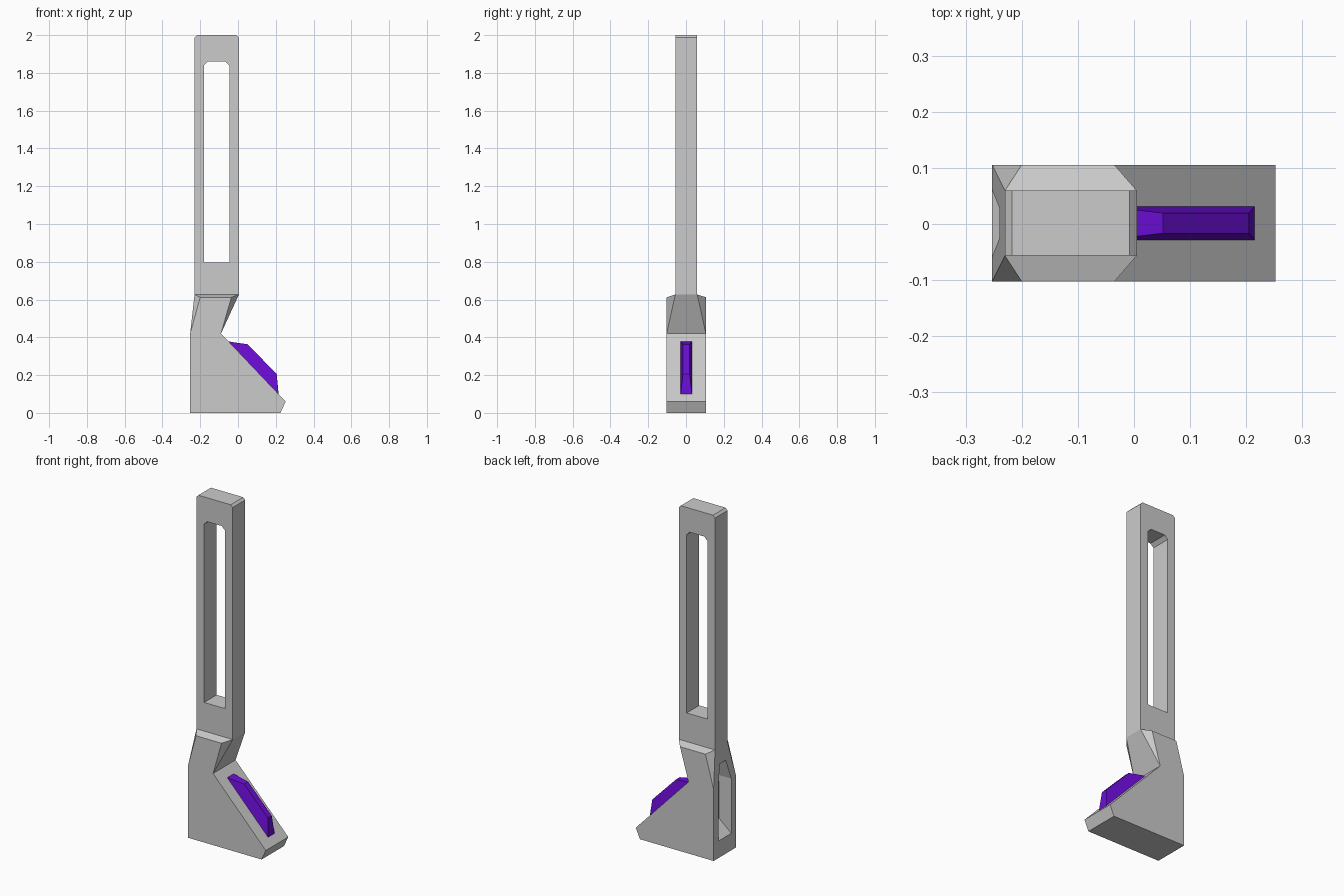
import bpy, bmesh

cube = bpy.data.objects.get("Cube")
if cube:
    bpy.data.objects.remove(cube, do_unlink=True)

Y0 = 0.0015   # shared centre line
WIDE = 0.104  # half width of the foot
THIN = 0.058  # half width of the blade


def material(name, rgb):
    m = bpy.data.materials.new(name)
    m.use_nodes = True
    m.diffuse_color = (*rgb, 1)
    m.node_tree.nodes["Principled BSDF"].inputs["Base Color"].default_value = (*rgb, 1)
    return m


grey = material("light grey", (0.6, 0.6, 0.6))
purple = material("purple", (0.15, 0.004, 0.68))


def finish(name, bm, mat):
    bmesh.ops.recalc_face_normals(bm, faces=bm.faces)
    me = bpy.data.meshes.new(name)
    bm.to_mesh(me)
    bm.free()
    me.materials.append(mat)
    ob = bpy.data.objects.new(name, me)
    ob.location.y = Y0
    bpy.context.collection.objects.link(ob)
    return ob


def loft(name, ring_a, ring_b, mat):
    """Closed solid between two matching rings of points."""
    bm = bmesh.new()
    a = [bm.verts.new(p) for p in ring_a]
    b = [bm.verts.new(p) for p in ring_b]
    bm.faces.new(a)
    bm.faces.new(b)
    for i in range(len(a)):
        j = (i + 1) % len(a)
        bm.faces.new((a[i], a[j], b[j], b[i]))
    return finish(name, bm, mat)


def slab(name, profile, half, mat):
    """Extrude an x-z profile across the centre line."""
    return loft(name, [(x, -half, z) for x, z in profile],
                [(x, half, z) for x, z in profile], mat)


def cut(target, cutter):
    cutter.hide_render = True
    mod = target.modifiers.new("cut", "BOOLEAN")
    mod.operation = "DIFFERENCE"
    mod.solver = "EXACT"
    mod.object = cutter
    bpy.context.view_layer.objects.active = target
    bpy.ops.object.modifier_apply(modifier=mod.name)
    bpy.data.objects.remove(cutter, do_unlink=True)


# Foot with a neck that tapers up to the blade
side = [(-0.253, 0), (0.225, 0), (0.252, 0.06), (-0.09, 0.42),
        (-0.035, 0.612), (-0.2, 0.612), (-0.253, 0.42)]
neck_top = [(0.005, 0.627), (-0.23, 0.627)]
bm = bmesh.new()
f, b = ([bm.verts.new((x, s * WIDE, z)) for x, z in side] for s in (-1, 1))
tf, tb = ([bm.verts.new((x, s * THIN, z)) for x, z in neck_top] for s in (-1, 1))
for ring, top in ((f, tf), (b, tb)):
    bm.faces.new(ring)
    bm.faces.new((ring[3], top[0], ring[4]))
    bm.faces.new((ring[4], top[0], top[1], ring[5]))
    bm.faces.new((ring[5], top[1], ring[6]))
for i, j in ((0, 1), (1, 2), (2, 3), (6, 0)):
    bm.faces.new((f[i], f[j], b[j], b[i]))
bm.faces.new((f[3], tf[0], tb[0], b[3]))
bm.faces.new((f[6], tf[1], tb[1], b[6]))
bm.faces.new(tf + tb[::-1])
foot = finish("foot", bm, grey)


# Recess in the heel, with a sloping floor and narrowed top
def recess_ring(x, floor):
    yz = [(-0.06, floor), (0.06, floor), (0.06, 0.42),
          (0.027, 0.537), (-0.027, 0.537), (-0.06, 0.42)]
    return [(x, y, z) for y, z in yz]


cut(foot, loft("recess_cutter", recess_ring(-0.28, 0.077), recess_ring(-0.173, 0.167), grey))

# Blade with a long slot
L, R, TOP, C = -0.23, 0.005, 2.0, 0.013
blade = slab("blade", [(L, 0.627), (R, 0.627), (R, TOP - C), (R - C, TOP),
                       (L + C, TOP), (L, TOP - C)], THIN, grey)
L, R, TOP, C = -0.18, -0.046, 1.86, 0.02
cut(blade, slab("slot_cutter", [(L, 0.795), (R, 0.795), (R, TOP - C), (R - C, TOP),
                                (L + C, TOP), (L, TOP - C)], 0.2, grey))

# Raised fin on the ramp: wide base ring, narrow crest ring
base = [(-0.05, -0.03, 0.378), (0.215, -0.03, 0.099),
        (0.215, 0.03, 0.099), (-0.05, 0.03, 0.378)]
crest = [(0.052, -0.018, 0.363), (0.205, -0.018, 0.205),
         (0.205, 0.018, 0.205), (0.052, 0.018, 0.363)]
loft("fin", base, crest, purple)
